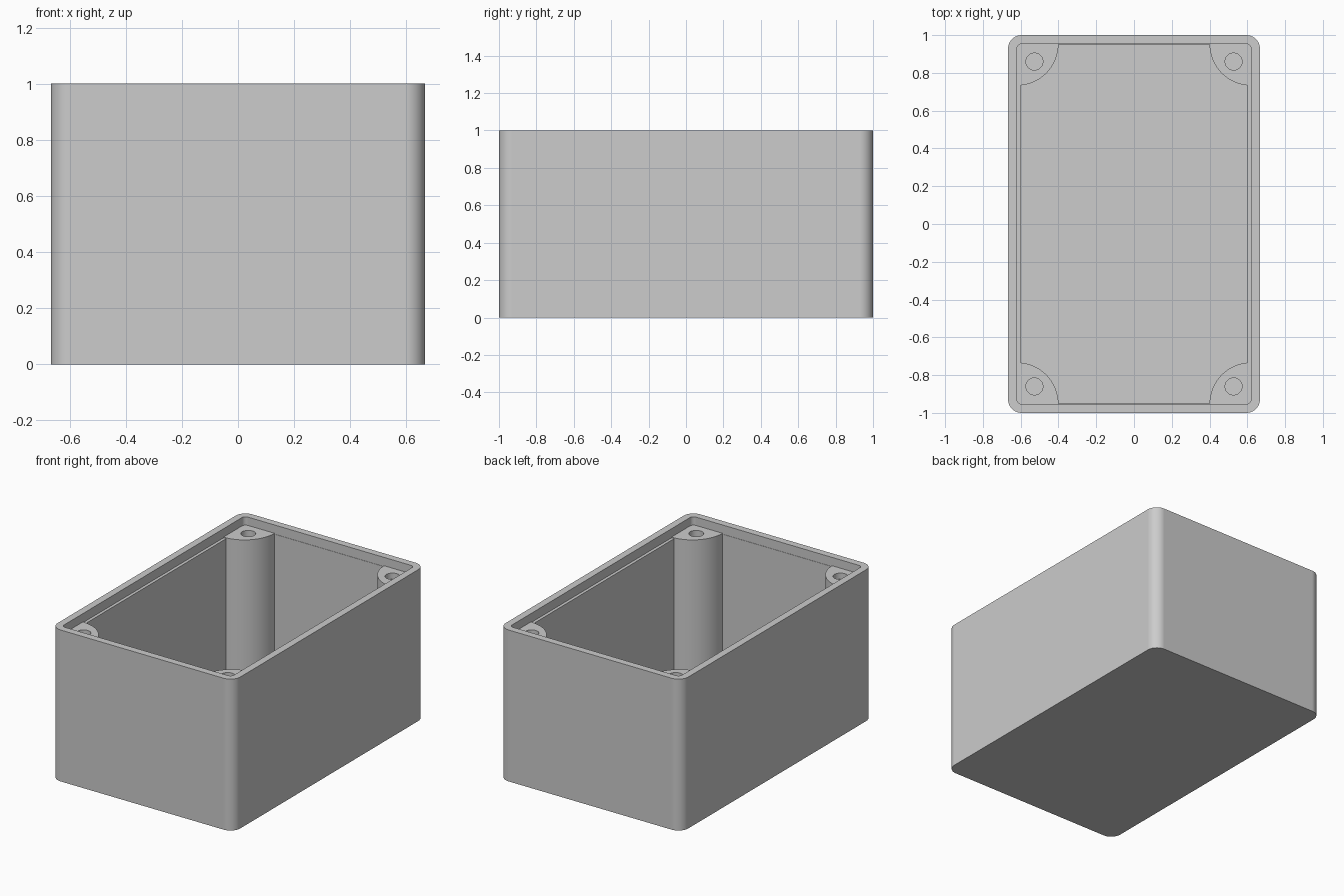
import bpy, bmesh
from math import sin, cos, pi, tau

if "Cube" in bpy.data.objects:
    bpy.data.objects.remove(bpy.data.objects["Cube"])

HALF_X, HALF_Y, HEIGHT = 0.667, 1.0, 1.0
WALL, RADIUS, FLOOR = 0.047, 0.072, 0.05
LEDGE_Z, POST_Z = 0.94, 0.945
POST_RADIUS, HOLE_RADIUS, HOLE_DEPTH = 0.22, 0.045, 0.04

grey = bpy.data.materials.new("light grey plastic")
grey.use_nodes = True
colour = (0.604, 0.604, 0.604, 1)
grey.diffuse_color = colour
grey.node_tree.nodes["Principled BSDF"].inputs["Base Color"].default_value = colour


def arc(cx, cy, r, start, sweep, steps):
    return [(cx + r * cos(start + sweep * i / steps),
             cy + r * sin(start + sweep * i / steps)) for i in range(steps + 1)]


def rounded_rect(hx, hy, r):
    points = []
    for k, (sx, sy) in enumerate([(1, 1), (-1, 1), (-1, -1), (1, -1)]):
        points += arc(sx * (hx - r), sy * (hy - r), r, k * pi / 2, pi / 2, 10)
    return points


def ring(bm, points, z):
    return [bm.verts.new((x, y, z)) for x, y in points]


def bridge(bm, a, b):
    for i in range(len(a)):
        j = (i + 1) % len(a)
        bm.faces.new((a[i], a[j], b[j], b[i]))


def finish(bm, name):
    bmesh.ops.recalc_face_normals(bm, faces=bm.faces)
    mesh = bpy.data.meshes.new(name)
    bm.to_mesh(mesh)
    bm.free()
    mesh.materials.append(grey)
    obj = bpy.data.objects.new(name, mesh)
    bpy.context.collection.objects.link(obj)
    bpy.ops.object.select_all(action="DESELECT")
    obj.select_set(True)
    bpy.context.view_layer.objects.active = obj
    bpy.ops.object.shade_smooth_by_angle()
    weighted = obj.modifiers.new("flat walls", "WEIGHTED_NORMAL")
    weighted.keep_sharp = True
    return obj


# Open box: outer wall, rim, shallow lip, side ledges, cavity and floor
bm = bmesh.new()
outer = rounded_rect(HALF_X, HALF_Y, RADIUS)
lip = rounded_rect(HALF_X - WALL, HALF_Y - WALL, RADIUS - WALL)
cavity = rounded_rect(HALF_X - WALL - 0.02, HALF_Y - WALL - 0.002, RADIUS - WALL)
rings = [ring(bm, outer, 0), ring(bm, outer, HEIGHT), ring(bm, lip, HEIGHT),
         ring(bm, lip, LEDGE_Z), ring(bm, cavity, LEDGE_Z), ring(bm, cavity, FLOOR)]
for lower, upper in zip(rings, rings[1:]):
    bridge(bm, lower, upper)
bm.faces.new(rings[0])
bm.faces.new(rings[-1])
finish(bm, "box_shell")


# Quarter-round screw post with a blind hole in its top
def screw_post(name, sx, sy):
    bm = bmesh.new()
    cx, cy = HALF_X - WALL, HALF_Y - WALL
    curve = arc(cx, cy, POST_RADIUS, pi, pi / 2, 16)
    tuck = 0.01
    outline = [(cx + tuck, cy + tuck), (cx - POST_RADIUS, cy + tuck)] + curve
    outline.append((cx + tuck, cy - POST_RADIUS))
    outline = [(sx * x, sy * y) for x, y in outline]
    hole = arc(sx * 0.527, sy * 0.86, HOLE_RADIUS, 0, tau, 24)[:-1]
    base, top = ring(bm, outline, FLOOR - tuck), ring(bm, outline, POST_Z)
    mouth, bottom = ring(bm, hole, POST_Z), ring(bm, hole, POST_Z - HOLE_DEPTH)
    bridge(bm, base, top)
    bridge(bm, mouth, bottom)
    bm.faces.new(base)
    bm.faces.new(bottom)
    edges = [bm.edges.get((loop[i - 1], loop[i]))
             for loop in (top, mouth) for i in range(len(loop))]
    bmesh.ops.triangle_fill(bm, edges=edges, use_beauty=True, normal=(0, 0, 1))
    finish(bm, name)


for side, sx in (("left", 1), ("right", -1)):
    for end, sy in (("front", -1), ("back", 1)):
        screw_post(f"{end}_{side}_screw_post", sx, sy)
